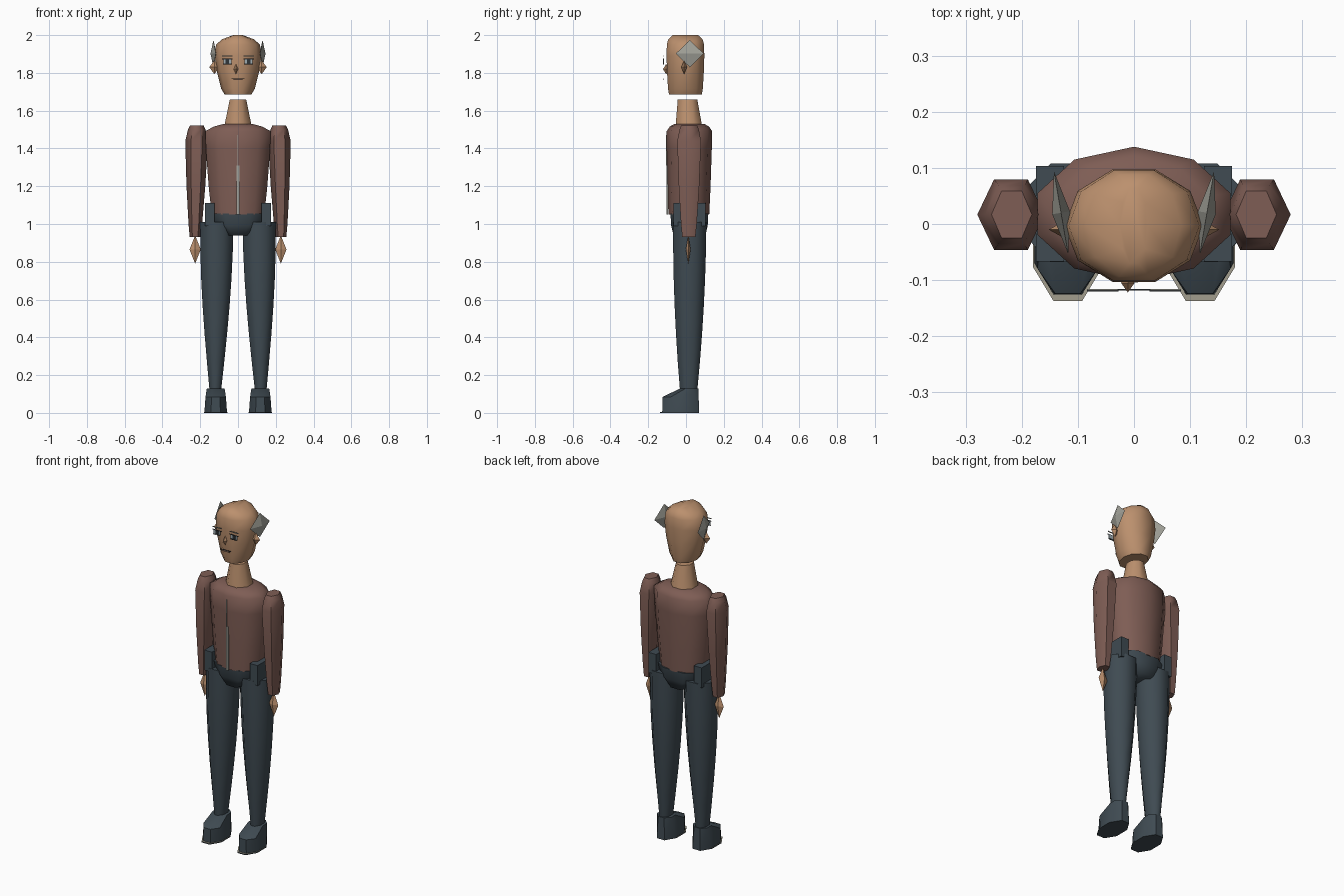
import bpy, bmesh, math
from mathutils import Matrix, Vector

if "Cube" in bpy.data.objects:
    bpy.data.objects.remove(bpy.data.objects["Cube"], do_unlink=True)


def material(name, red, green, blue):
    mat = bpy.data.materials.new(name)
    mat.use_nodes = True
    mat.diffuse_color = (red, green, blue, 1)
    shader = mat.node_tree.nodes["Principled BSDF"]
    shader.inputs["Base Color"].default_value = mat.diffuse_color
    shader.inputs["Roughness"].default_value = 0.8
    return mat


SKIN = material("skin", 0.5, 0.28, 0.155)
BROWN = material("brown jacket", 0.21, 0.11, 0.09)
DARK = material("dark trousers", 0.05, 0.07, 0.085)
GREY = material("grey hair", 0.36, 0.36, 0.32)
SOLE = material("pale sole", 0.36, 0.34, 0.27)
EYE = material("pale eye", 0.35, 0.42, 0.45)
INK = material("dark line", 0.03, 0.035, 0.04)
LIP = material("lip", 0.2, 0.12, 0.09)


def finish(name, bm, mat, smooth_angle=0):
    """Turn a bmesh into a named object, shaded smooth below the given angle."""
    bmesh.ops.recalc_face_normals(bm, faces=bm.faces)
    mesh = bpy.data.meshes.new(name)
    bm.to_mesh(mesh)
    bm.free()
    mesh.materials.append(mat)
    obj = bpy.data.objects.new(name, mesh)
    bpy.context.collection.objects.link(obj)
    if smooth_angle:
        bpy.ops.object.select_all(action="DESELECT")
        obj.select_set(True)
        bpy.context.view_layer.objects.active = obj
        bpy.ops.object.shade_smooth_by_angle(angle=math.radians(smooth_angle))
    return obj


def ring(sides, phase, centre, width, depth):
    """Level polygon that fills a box of the given half width and half depth."""
    turns = [math.tau * (i + phase) / sides for i in range(sides)]
    reach_x = max(math.cos(a) for a in turns)
    reach_y = max(math.sin(a) for a in turns)
    return [centre + Vector((width * math.cos(a) / reach_x, depth * math.sin(a) / reach_y, 0))
            for a in turns]


def tube(name, mat, sides, phase, bottom, top, width, depth, shape, power=1.0):
    """Loft from bottom to top; shape pairs each height fraction with a scale.
    The depth follows the scale raised to a power."""
    bm = bmesh.new()
    loops = []
    for t, scale in shape:
        centre = Vector(bottom).lerp(Vector(top), t)
        points = ring(sides, phase, centre, width * scale, depth * scale ** power)
        loops.append([bm.verts.new(p) for p in points])
    for low, high in zip(loops, loops[1:]):
        for i in range(sides):
            bm.faces.new((low[i - 1], low[i], high[i], high[i - 1]))
    bm.faces.new(loops[0])
    bm.faces.new(loops[-1])
    return finish(name, bm, mat, 62)


def hull(name, mat, points, smooth_angle=0):
    """Convex solid around stacked rings."""
    bm = bmesh.new()
    for point in points:
        bm.verts.new(point)
    bmesh.ops.convex_hull(bm, input=bm.verts)
    bmesh.ops.dissolve_limit(bm, angle_limit=0.02, verts=bm.verts, edges=bm.edges)
    return finish(name, bm, mat, smooth_angle)


def gem(name, mat, centre, size, turn=0.0):
    """Eight-faced diamond turned about the upright axis."""
    bm = bmesh.new()
    bmesh.ops.create_uvsphere(bm, u_segments=4, v_segments=2, radius=1)
    bm.transform(Matrix.Translation(centre) @ Matrix.Rotation(turn, 4, "Z")
                 @ Matrix.Diagonal((*size, 1)))
    return finish(name, bm, mat)


def box(name, mat, centre, width, height, depth=0.003):
    bm = bmesh.new()
    bmesh.ops.create_cube(bm, size=1)
    bm.transform(Matrix.Translation(centre) @ Matrix.Diagonal((width, depth, height, 1)))
    return finish(name, bm, mat)


# Head and neck
tube("head", SKIN, 10, 0, (0, -0.003, 1.685), (0, -0.003, 2), 0.124, 0.1,
     [(0, 0.57), (0.1, 0.72), (0.4, 0.91), (0.65, 1), (0.84, 0.94), (0.93, 0.68), (1, 0.2)], 0.25)
tube("neck", SKIN, 8, 0.5, (0, 0.015, 1.52), (0, 0.008, 1.66), 0.072, 0.07, [(0, 1), (1, 0.6)], 0.6)

# Nose and mouth
gem("nose", SKIN, (-0.011, -0.105, 1.82), (0.012, 0.017, 0.027))
face_y = -0.117
box("mouth", LIP, (0, face_y, 1.765), 0.05, 0.007)
box("upper_lip", INK, (0, face_y, 1.77), 0.068, 0.003)

# Jacket with a ridge down the back, and its zip
tube("torso", BROWN, 10, 0.5, (0, 0.015, 1.05), (0, 0.018, 1.53), 0.172, 0.12,
     [(0, 0.81), (0.3, 0.9), (0.73, 0.99), (0.92, 1), (0.97, 0.75), (1, 0.44)], 0.5)
box("zip", GREY, (0, -0.1, 1.18), 0.015, 0.26, 0.009)
box("zip_line", GREY, (-0.004, -0.103, 1.39), 0.004, 0.16, 0.005)

# Hips
tube("pelvis", DARK, 8, 0.5, (0, 0.018, 0.94), (0, 0.018, 1.055), 0.165, 0.1,
     [(0, 0.42), (0.45, 0.85), (1, 1)], 0.2)

for word, s in (("left", 1), ("right", -1)):
    # Eye and brow
    eye_x = s * 0.056
    box(word + "_eye", EYE, (eye_x, face_y, 1.861), 0.042, 0.022)
    box(word + "_pupil", INK, (eye_x, face_y - 0.002, 1.861), 0.018, 0.02)
    box(word + "_upper_lid", INK, (eye_x, face_y - 0.002, 1.874), 0.056, 0.004)
    box(word + "_lower_lid", INK, (eye_x, face_y - 0.002, 1.847), 0.046, 0.003)
    box(word + "_eyebrow", GREY, (eye_x, face_y, 1.89), 0.055, 0.005)

    # Ear and tuft of hair
    gem(word + "_ear", SKIN, (s * 0.125, -0.01, 1.83), (0.027, 0.015, 0.037))
    gem(word + "_hair_tuft", GREY, (s * 0.13, 0.02, 1.902), (0.016, 0.075, 0.072), s * -0.17)

    # Raised side of the waistband
    box(word + "_waist_side", DARK, (s * 0.15, 0.018, 1.05), 0.05, 0.12, 0.17)

    # Sleeve and hand
    tube(word + "_arm", BROWN, 6, 0, (s * 0.227, 0.015, 0.93), (s * 0.218, 0.017, 1.522), 0.06, 0.063,
         [(0, 0.48), (0.12, 0.6), (0.46, 0.83), (0.86, 1), (0.96, 0.78), (1, 0.6)], 0.8)
    gem(word + "_hand", SKIN, (s * 0.227, 0.012, 0.865), (0.03, 0.013, 0.075))

    # Trouser leg, swelling towards the thigh
    swell = [(i / 6, 0.35 + 0.65 * math.sin(i / 6 * math.pi / 2)) for i in range(7)]
    tube(word + "_leg", DARK, 8, 0.5, (s * 0.12, 0.014, 0.12), (s * 0.112, 0.02, 1.01),
         0.088, 0.088, swell, 0.62)

    # Shoe with a pale rim round the sole
    foot = Vector((s * 0.118, -0.028, 0))
    hull(word + "_shoe", DARK,
         ring(8, 0.5, foot, 0.06, 0.098)
         + ring(8, 0.5, foot + Vector((0, -0.02, 0.085)), 0.054, 0.076)
         + ring(8, 0.5, foot + Vector((0, 0.046, 0.13)), 0.047, 0.047), 35)
    rim = ring(8, 0.5, foot + Vector((0, -0.006, 0)), 0.062, 0.103)
    sole = hull(word + "_sole", SOLE, rim + [p + Vector((0, 0, 0.006)) for p in rim])
    sole.data.materials.append(DARK)
    for face in sole.data.polygons:
        face.material_index = 0 if face.normal.z > 0.5 else 1
